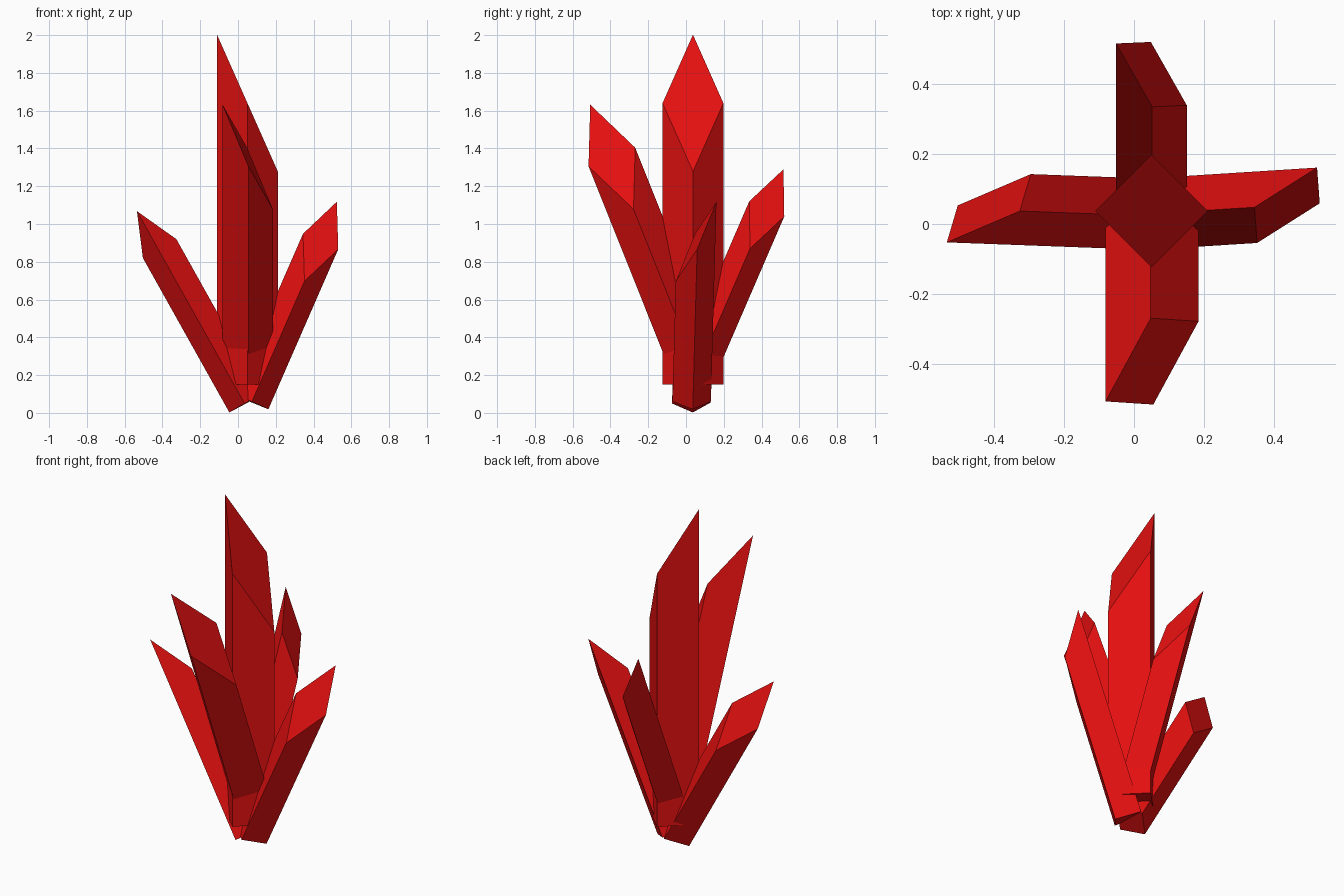
import bpy, bmesh
from mathutils import Vector, Matrix

if "Cube" in bpy.data.objects:
    bpy.data.objects.remove(bpy.data.objects["Cube"])

red = bpy.data.materials.new("crystal red")
red.diffuse_color = (0.78, 0.005, 0.005, 1)
red.use_nodes = True
red.node_tree.nodes["Principled BSDF"].inputs["Base Color"].default_value = red.diffuse_color

SLANT = 2.25  # rise of the cut tip per unit across the diagonal


def crystal(name, base, top, half_diag, high_side):
    """Square prism from base centre to tip centre, cut obliquely so it rises to high_side."""
    base, top = Vector(base), Vector(top)
    axis = (top - base).normalized()
    u = Vector(high_side)
    u = (u - axis * u.dot(axis)).normalized()
    v = axis.cross(u)
    length = (top - base).length

    bm = bmesh.new()
    bmesh.ops.create_cone(bm, cap_ends=True, segments=4, radius1=half_diag,
                          radius2=half_diag, depth=length,
                          matrix=Matrix.Translation((0, 0, length / 2)))
    # primitive corners lie on the local x and y axes; shear the tip along x
    for vert in bm.verts:
        if vert.co.z > length / 2:
            vert.co.z += SLANT * vert.co.x
    frame = Matrix((u, v, axis)).transposed().to_4x4()
    bm.transform(Matrix.Translation(base) @ frame)
    bmesh.ops.recalc_face_normals(bm, faces=bm.faces)

    mesh = bpy.data.meshes.new(name)
    bm.to_mesh(mesh)
    bm.free()
    mesh.materials.append(red)
    bpy.context.collection.objects.link(bpy.data.objects.new(name, mesh))


# tall upright shard
crystal("centre_crystal", (0.05, 0.037, 0.15), (0.05, 0.037, 1.64), 0.161, (-1, 0, 0))
# leaning shards around it
crystal("front_crystal", (0.0515, 0.064, 0.212), (0.0515, -0.3925, 1.355), 0.133, (-1, -0.03, 0))
crystal("back_crystal", (0.05, 0.064, 0.238), (0.05, 0.4275, 1.08), 0.101, (-1, -0.02, 0))
crystal("right_crystal", (0.0675, 0.03, 0.06), (0.4375, 0.0535, 0.9075), 0.102, (-0.06, 1, 0))
crystal("left_crystal", (0.043, 0.028, 0.052), (-0.415, 0.045, 0.87), 0.102, (-0.09, -1, 0))
